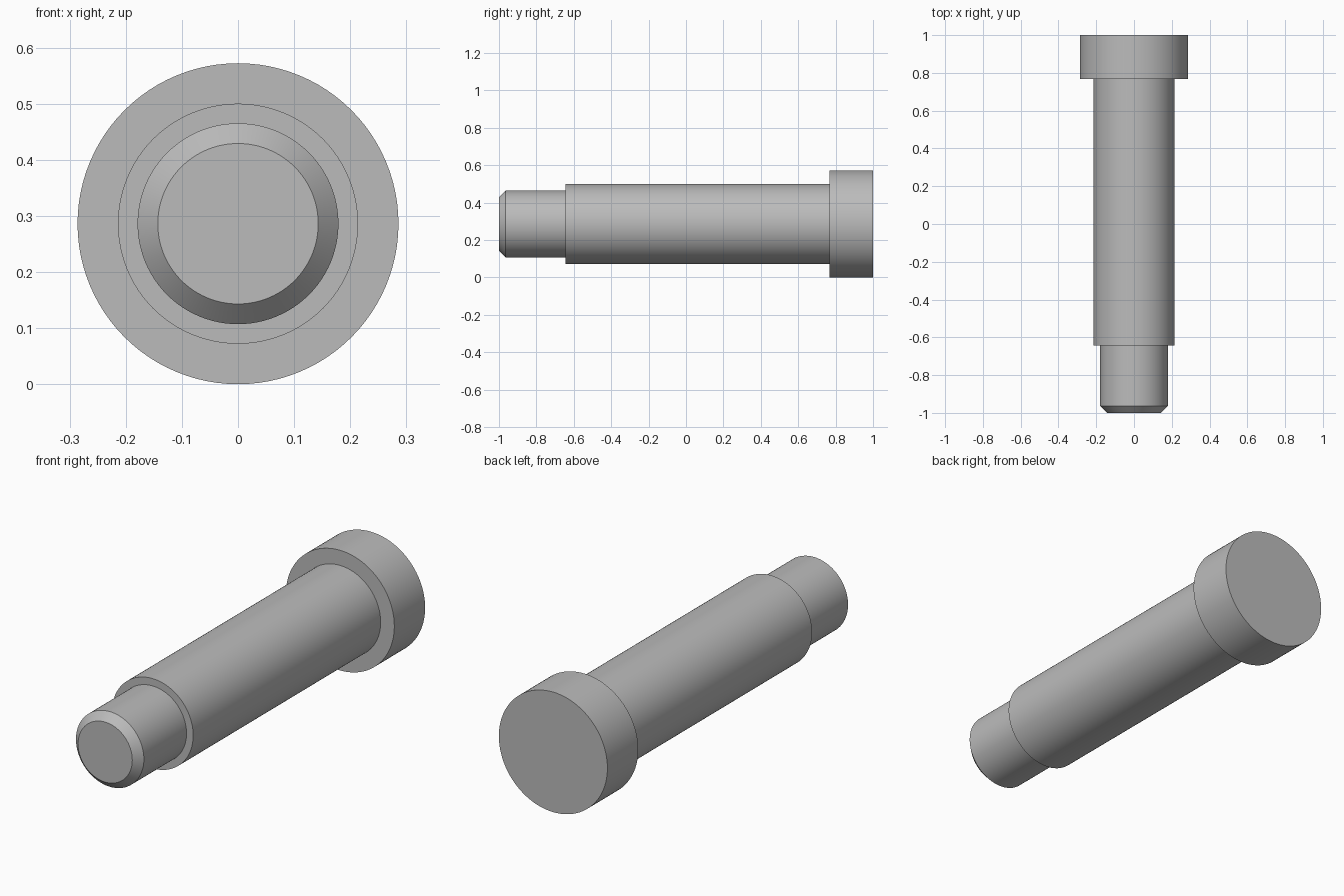
import bpy
import bmesh
from math import pi, cos, sin, radians

cube = bpy.data.objects.get("Cube")
if cube:
    bpy.data.objects.remove(cube, do_unlink=True)

SEGMENTS = 96
HEAD_RADIUS = 0.286

# Plain steel grey
steel = bpy.data.materials.new("steel_grey")
steel.use_nodes = True
colour = (0.5, 0.5, 0.5, 1)
steel.diffuse_color = colour
steel.node_tree.nodes["Principled BSDF"].inputs["Base Color"].default_value = colour

# Pin profile as (radius, y): chamfered tip, neck, shank, head
profile = [
    (0.143, -1), (0.179, -0.964), (0.179, -0.643), (0.214, -0.643),
    (0.214, 0.768), (HEAD_RADIUS, 0.768), (HEAD_RADIUS, 1),
]


def ring(bm, radius, y):
    angles = [2 * pi * i / SEGMENTS for i in range(SEGMENTS)]
    return [bm.verts.new((radius * cos(a), y, HEAD_RADIUS + radius * sin(a)))
            for a in angles]


# Turn the profile around the y axis and cap both ends
bm = bmesh.new()
rings = [ring(bm, r, y) for r, y in profile]
for a, b in zip(rings, rings[1:]):
    for i in range(SEGMENTS):
        j = (i + 1) % SEGMENTS
        bm.faces.new((a[i], a[j], b[j], b[i]))
bm.faces.new(rings[0])
bm.faces.new(rings[-1])
bmesh.ops.recalc_face_normals(bm, faces=bm.faces)

mesh = bpy.data.meshes.new("stepped_pin")
bm.to_mesh(mesh)
bm.free()
mesh.materials.append(steel)
pin = bpy.data.objects.new("stepped_pin", mesh)
bpy.context.collection.objects.link(pin)

# Smooth round walls, sharp steps
bpy.ops.object.select_all(action="DESELECT")
pin.select_set(True)
bpy.context.view_layer.objects.active = pin
bpy.ops.object.shade_smooth_by_angle(angle=radians(30))
